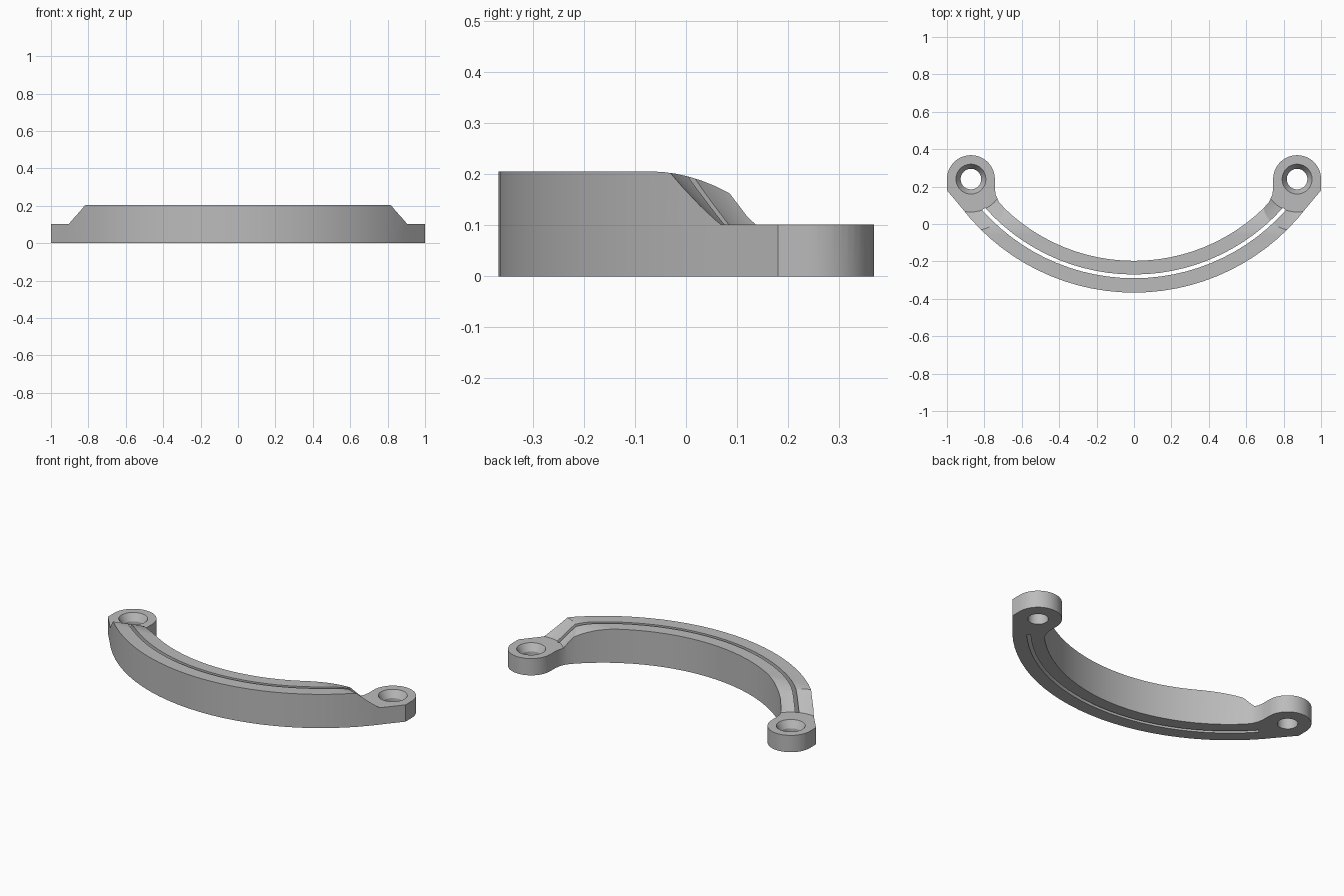
import bpy, bmesh
from math import sin, cos, pi, radians
from mathutils import Matrix, Vector

if "Cube" in bpy.data.objects:
    bpy.data.objects.remove(bpy.data.objects["Cube"], do_unlink=True)

HEIGHT, PAD_HEIGHT = 0.205, 0.102
ARC_Y, R_OUT, R_IN, R_SLOT = 0.797, 1.164, 0.994, 1.077   # bow arcs share a centre
EYE_X, EYE_Y, EYE_R = 0.872, 0.24, 0.128                  # mounting eyes

grey = bpy.data.materials.new("plain grey")
grey.use_nodes = True
grey.diffuse_color = (0.5, 0.5, 0.5, 1)
grey.node_tree.nodes["Principled BSDF"].inputs["Base Color"].default_value = grey.diffuse_color


def arc(radius, start, end, steps):
    """Points on the bow, angles in degrees from straight forward."""
    angles = [radians(start + (end - start) * i / steps) for i in range(steps + 1)]
    return [(radius * sin(a), ARC_Y - radius * cos(a)) for a in angles]


def add_object(name, bm):
    bmesh.ops.recalc_face_normals(bm, faces=bm.faces)
    mesh = bpy.data.meshes.new(name)
    bm.to_mesh(mesh)
    bm.free()
    obj = bpy.data.objects.new(name, mesh)
    bpy.context.collection.objects.link(obj)
    mesh.materials.append(grey)
    return obj


def prism(name, points, offset):
    bm = bmesh.new()
    face = bm.faces.new([bm.verts.new(p) for p in points])
    grown = bmesh.ops.extrude_face_region(bm, geom=[face])["geom"]
    bmesh.ops.translate(bm, vec=Vector(offset),
                        verts=[v for v in grown if isinstance(v, bmesh.types.BMVert)])
    return add_object(name, bm)


def lathe(name, profile, x, y, steps=48):
    bm = bmesh.new()
    verts = [bm.verts.new((r, 0, z)) for r, z in profile]
    edges = [bm.edges.new(pair) for pair in zip(verts, verts[1:])]
    bmesh.ops.spin(bm, geom=verts + edges, cent=(0, 0, 0), axis=(0, 0, 1),
                   angle=2 * pi, steps=steps)
    bmesh.ops.remove_doubles(bm, verts=bm.verts, dist=1e-5)
    bmesh.ops.transform(bm, matrix=Matrix.Translation((x, y, 0)), verts=bm.verts)
    return add_object(name, bm)


# Outline of the bow with an eye at each end
eye = [(EYE_X + EYE_R * cos(pi * i / 24), EYE_Y + EYE_R * sin(pi * i / 24)) for i in range(25)]
neck = [(0.744, 0.19), (0.739, 0.155), (0.722, 0.118)]
half = arc(R_OUT, 0, 52.6, 14) + [(1, 0.18)] + eye + neck + arc(R_IN, 44, 0, 12)
outline = half + [(-x, y) for x, y in reversed(half[1:-1])]
handle = prism("curved_handle", [(x, y, 0) for x, y in outline], (0, 0, HEIGHT))

# Long slot following the bow
slot = arc(R_SLOT + 0.01, -48.3, 48.3, 26) + arc(R_SLOT - 0.01, 48.3, -48.3, 26)
cutters = [prism("slot_cutter", [(x, y, -0.1) for x, y in slot], (0, 0, 0.5))]

# Gentle rounding of the top towards the ends
curve = [(y, HEIGHT + 0.0005 - 1.78 * (y + 0.07) ** 2)
         for y in [-0.07 + 0.025 * i for i in range(9)]]
rounding = curve + [(0.5, curve[-1][1]), (0.5, 0.4), (-0.07, 0.4)]
cutters.append(prism("rounding_cutter", [(-1.2, y, z) for y, z in rounding], (2.4, 0, 0)))

# Countersunk hole and conical clearance over each eye
clearance = [(0, -0.1), (0.055, -0.1), (0.055, 0.06), (0.08, PAD_HEIGHT),
             (0.176, PAD_HEIGHT), (0.376, PAD_HEIGHT + 0.2), (0, PAD_HEIGHT + 0.2)]
for side in (-1, 1):
    cutters.append(lathe("eye_cutter", clearance, side * EYE_X, EYE_Y))

bpy.context.view_layer.objects.active = handle
for cutter in cutters:
    cutter.hide_render = True
    cut = handle.modifiers.new(cutter.name, "BOOLEAN")
    cut.operation, cut.solver, cut.object = "DIFFERENCE", "EXACT", cutter
    bpy.ops.object.modifier_apply(modifier=cut.name)
    bpy.data.objects.remove(cutter, do_unlink=True)

for obj in bpy.context.selected_objects:
    obj.select_set(False)
handle.select_set(True)
bpy.ops.object.shade_smooth_by_angle(angle=radians(25))
